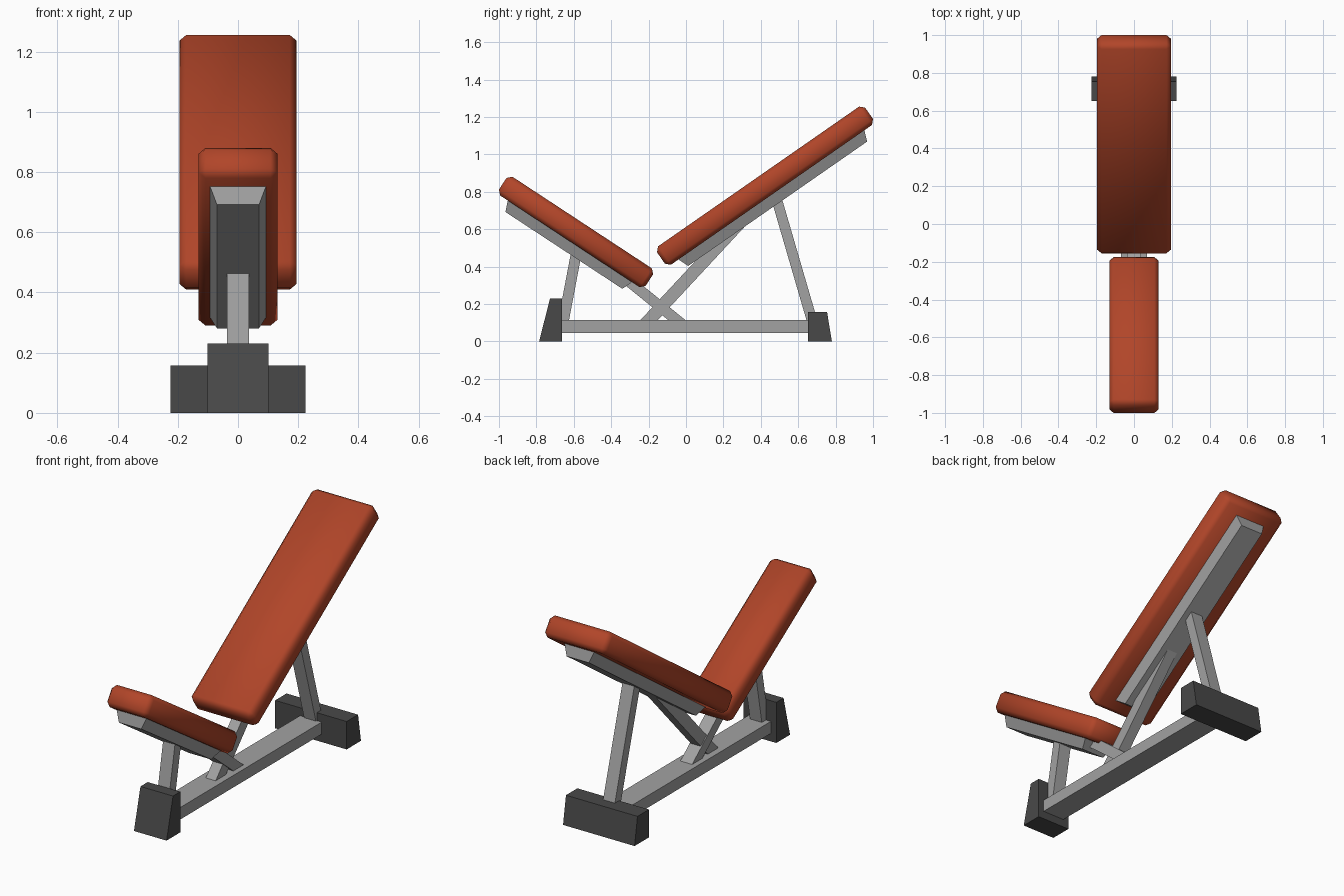
import bpy, bmesh, math
from mathutils import Matrix

if "Cube" in bpy.data.objects:
    bpy.data.objects.remove(bpy.data.objects["Cube"])


def material(name, rgb):
    m = bpy.data.materials.new(name)
    m.diffuse_color = (*rgb, 1)
    m.use_nodes = True
    m.node_tree.nodes["Principled BSDF"].inputs["Base Color"].default_value = m.diffuse_color
    return m


RED = material("red upholstery", (0.44, 0.06, 0.022))
GREY = material("grey metal", (0.36, 0.36, 0.36))
DARK = material("dark rubber", (0.066, 0.066, 0.066))


def finish(bm, name, mat):
    bmesh.ops.recalc_face_normals(bm, faces=bm.faces)
    me = bpy.data.meshes.new(name)
    bm.to_mesh(me)
    bm.free()
    me.materials.append(mat)
    ob = bpy.data.objects.new(name, me)
    bpy.context.collection.objects.link(ob)
    return ob


def extrude_profile(name, pts, half_x, mat):
    """Side profile in (y, z), extruded evenly across x."""
    bm = bmesh.new()
    face = bm.faces.new([bm.verts.new((-half_x, y, z)) for y, z in pts])
    new = bmesh.ops.extrude_face_region(bm, geom=[face])["geom"]
    bmesh.ops.translate(bm, vec=(2 * half_x, 0, 0),
                        verts=[v for v in new if isinstance(v, bmesh.types.BMVert)])
    return finish(bm, name, mat)


def strut(name, a, b, width_y, half_x):
    """Slanted bar with level cut ends, from a to b in (y, z)."""
    h = width_y / 2
    pts = [(a[0] - h, a[1]), (a[0] + h, a[1]), (b[0] + h, b[1]), (b[0] - h, b[1])]
    return extrude_profile(name, pts, half_x, GREY)


def cushion(name, centre, angle, half_x, length):
    """Tilted pad with chamfered edges and a tapered metal tray below it."""
    place = Matrix.Translation((0, *centre)) @ Matrix.Rotation(math.radians(angle), 4, 'X')
    thick, tray = 0.12, 0.058

    # upholstered pad
    bm = bmesh.new()
    bmesh.ops.create_cube(bm, size=1, matrix=Matrix.Diagonal((2 * half_x, length, thick, 1)))
    bmesh.ops.bevel(bm, geom=bm.edges[:], offset=0.023, segments=1, affect='EDGES')
    bm.transform(place)
    pad = finish(bm, name + "_pad", RED)
    bpy.ops.object.select_all(action='DESELECT')
    pad.select_set(True)
    bpy.context.view_layer.objects.active = pad
    bpy.ops.object.shade_smooth_by_angle(angle=math.radians(50))

    # tray, narrower at its lower face
    bm = bmesh.new()
    bmesh.ops.create_cube(bm, size=1)
    half_y = length / 2 - 0.07
    for v in bm.verts:
        inset = 0.025 if v.co.z < 0 else 0
        v.co.x = math.copysign(0.095 - inset, v.co.x)
        v.co.y = math.copysign(half_y - inset, v.co.y)
        v.co.z = -thick / 2 - (tray if v.co.z < 0 else -0.005)
    bm.transform(place)
    finish(bm, name + "_tray", GREY)


# pads
cushion("backrest", (0.4225, 0.8325), 34.8, 0.195, 1.355)
cushion("seat", (-0.588, 0.585), -33.3, 0.131, 0.938)

# floor beam
extrude_profile("floor_beam", [(-0.68, 0.045), (0.67, 0.045), (0.67, 0.113), (-0.68, 0.113)],
                0.068, GREY)

# feet
extrude_profile("front_foot", [(-0.785, 0), (-0.662, 0), (-0.662, 0.23), (-0.727, 0.23)], 0.102, DARK)
extrude_profile("rear_foot", [(0.652, 0), (0.78, 0), (0.754, 0.158), (0.652, 0.158)], 0.224, DARK)

# posts and diagonal braces
strut("front_post", (-0.657, 0.10), (-0.585, 0.48), 0.058, 0.037)
strut("rear_post", (0.677, 0.10), (0.482, 0.77), 0.058, 0.037)
strut("backrest_brace", (-0.21, 0.10), (0.274, 0.62), 0.093, 0.031)
strut("seat_brace", (-0.032, 0.10), (-0.316, 0.33), 0.092, 0.037)
